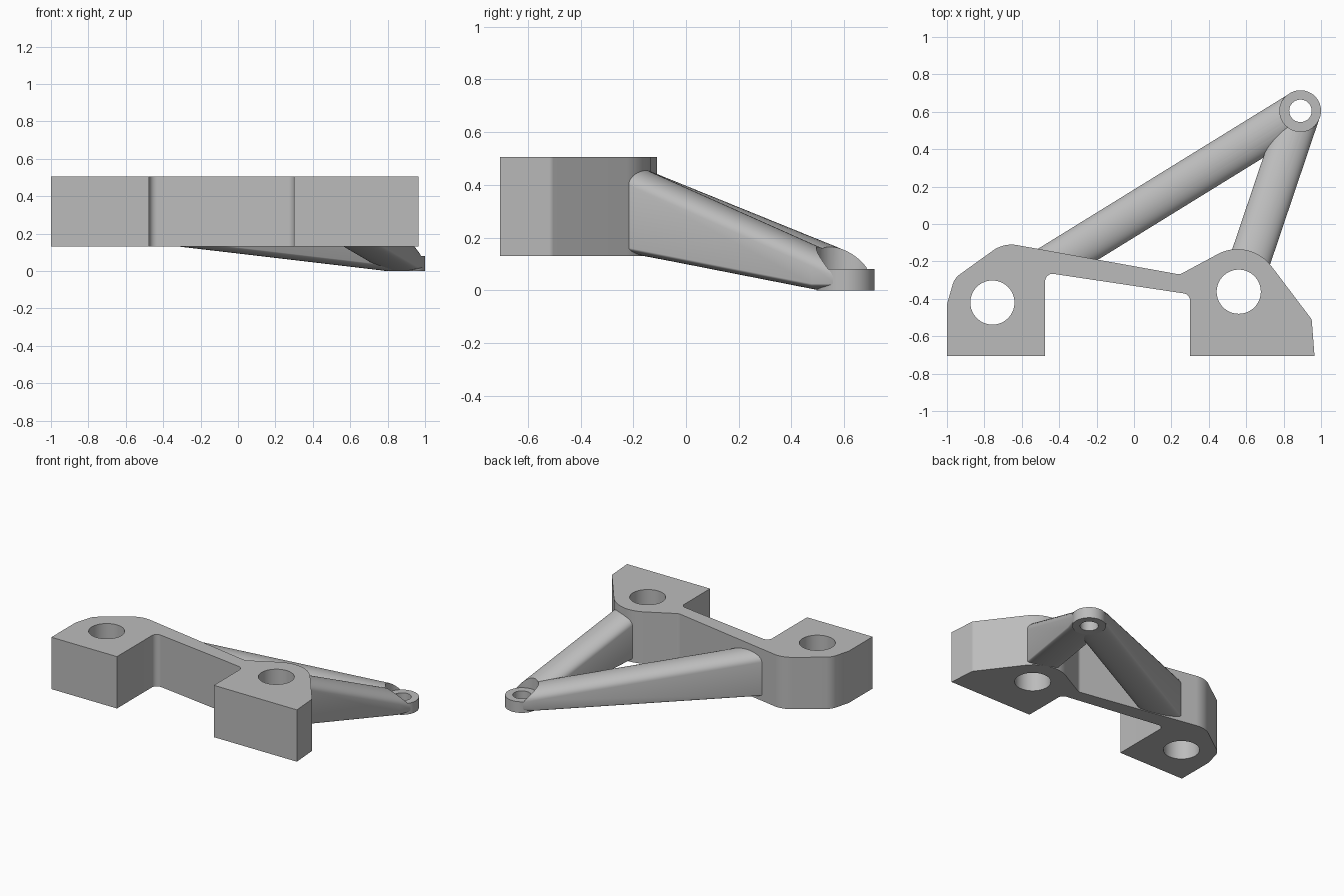
import bpy, bmesh, math
from mathutils import Vector

if "Cube" in bpy.data.objects:
    bpy.data.objects.remove(bpy.data.objects["Cube"], do_unlink=True)

GREY = (0.5, 0.5, 0.5, 1)
grey = bpy.data.materials.new("plain grey")
grey.use_nodes = True
grey.diffuse_color = GREY
grey.node_tree.nodes["Principled BSDF"].inputs["Base Color"].default_value = GREY

BOSS = Vector((0.89, 0.605))
BOSS_R = 0.11


def make_object(name, bm):
    bmesh.ops.recalc_face_normals(bm, faces=bm.faces)
    mesh = bpy.data.meshes.new(name)
    bm.to_mesh(mesh)
    bm.free()
    mesh.materials.append(grey)
    obj = bpy.data.objects.new(name, mesh)
    bpy.context.collection.objects.link(obj)
    return obj


def prism(name, outline, z0, z1):
    bm = bmesh.new()
    face = bm.faces.new([bm.verts.new((x, y, z0)) for x, y in outline])
    top = bmesh.ops.extrude_face_region(bm, geom=[face])["geom"]
    bmesh.ops.translate(bm, vec=(0, 0, z1 - z0),
                        verts=[v for v in top if isinstance(v, bmesh.types.BMVert)])
    return make_object(name, bm)


def circle(centre, r, n=64):
    return [(centre[0] + r * math.cos(math.tau * i / n),
             centre[1] + r * math.sin(math.tau * i / n)) for i in range(n)]


def rounded(corners, steps=14):
    """Replace each (x, y, radius) corner by a tangent arc."""
    out = []
    for i, (x, y, r) in enumerate(corners):
        p = Vector((x, y))
        if r == 0:
            out.append(p)
            continue
        a = (Vector(corners[i - 1][:2]) - p).normalized()
        b = (Vector(corners[(i + 1) % len(corners)][:2]) - p).normalized()
        half = a.angle(b) / 2
        centre = p + (a + b).normalized() * (r / math.sin(half))
        start = p + a * (r / math.tan(half)) - centre
        end = p + b * (r / math.tan(half)) - centre
        sweep = start.angle(end)
        for k in range(steps + 1):
            t = k / steps
            out.append(centre + (start * math.sin((1 - t) * sweep)
                                 + end * math.sin(t * sweep)) / math.sin(sweep))
    return out


def cut(obj, cutters):
    bpy.context.view_layer.objects.active = obj
    for c in cutters:
        mod = obj.modifiers.new("cut", 'BOOLEAN')
        mod.operation, mod.solver, mod.object = 'DIFFERENCE', 'EXACT', c
        bpy.ops.object.modifier_apply(modifier=mod.name)


def arm(name, foot, end_left, end_right, top_slope, base_slope):
    """Tapered strut with a rounded crown, from the eye to the body."""
    axis = (Vector(foot) - BOSS).normalized()
    side = Vector((-axis.y, axis.x))
    n = 20
    bm = bmesh.new()
    rings = []
    for station in (0.0, 0.1, None):
        ring = []
        for upper in (True, False):
            for i in range(n + 1):
                u = math.cos(math.pi * i / n) * (1 if upper else -1)
                s = station
                if s is None:
                    s = end_right + (end_left - end_right) * (u + 1) / 2
                bulge = math.sqrt(max(0, 1 - u * u))
                if upper:
                    z = 0.165 + top_slope * (s - BOSS_R) - 0.07 * (1 - bulge)
                else:
                    z = base_slope * max(0, s - 0.1) + 0.025 * (1 - bulge)
                p = BOSS + axis * s + side * u * (BOSS_R - 0.001)
                ring.append(bm.verts.new((p.x, p.y, z)))
        rings.append(ring)
    for r0, r1 in zip(rings, rings[1:]):
        for i in range(len(r0)):
            j = (i + 1) % len(r0)
            bm.faces.new((r0[i], r0[j], r1[j], r1[i]))
    bm.faces.new(rings[0])
    bm.faces.new(rings[-1])
    return make_object(name, bm)


# Body: two bolt blocks joined by a thin web
body = prism("mounting_body", rounded([
    (-1, -0.705, 0), (-0.475, -0.705, 0), (-0.475, -0.26, 0.04),
    (0.30, -0.376, 0.04), (0.30, -0.705, 0), (0.965, -0.705, 0),
    (0.95, -0.51, 0.03), (0.617, -0.07, 0.225), (0.245, -0.27, 0.04),
    (-0.696, -0.10, 0.17), (-0.96, -0.29, 0.1), (-1, -0.43, 0)]), 0.13, 0.505)
bolt_holes = [prism("bolt_hole_cutter", circle(c, 0.118), 0, 1)
              for c in ((-0.757, -0.42), (0.56, -0.362))]
cut(body, bolt_holes)

# Eye at the far end
eye = prism("end_eye", circle(BOSS, BOSS_R), 0, 0.08)
eye_hole = prism("eye_hole_cutter", circle(BOSS, 0.06), -0.5, 0.5)
clearance = prism("eye_clearance_cutter", circle(BOSS, BOSS_R + 0.0005), 0.0795, 0.6)
cut(eye, [eye_hole])

# Struts from the body to the eye
long_arm = arm("long_arm", (-0.35, -0.16), 1.40, 1.62, 0.213, 0.10)
short_arm = arm("short_arm", (0.625, -0.18), 0.87, 0.87, 0.422, 0.186)
for strut in (long_arm, short_arm):
    cut(strut, [clearance, eye_hole])

for helper in bolt_holes + [eye_hole, clearance]:
    bpy.data.objects.remove(helper, do_unlink=True)

# Smooth curved walls, keep edges sharp
bpy.ops.object.select_all(action='DESELECT')
for obj in (body, eye, long_arm, short_arm):
    obj.select_set(True)
bpy.context.view_layer.objects.active = body
bpy.ops.object.shade_smooth_by_angle(angle=math.radians(30))
